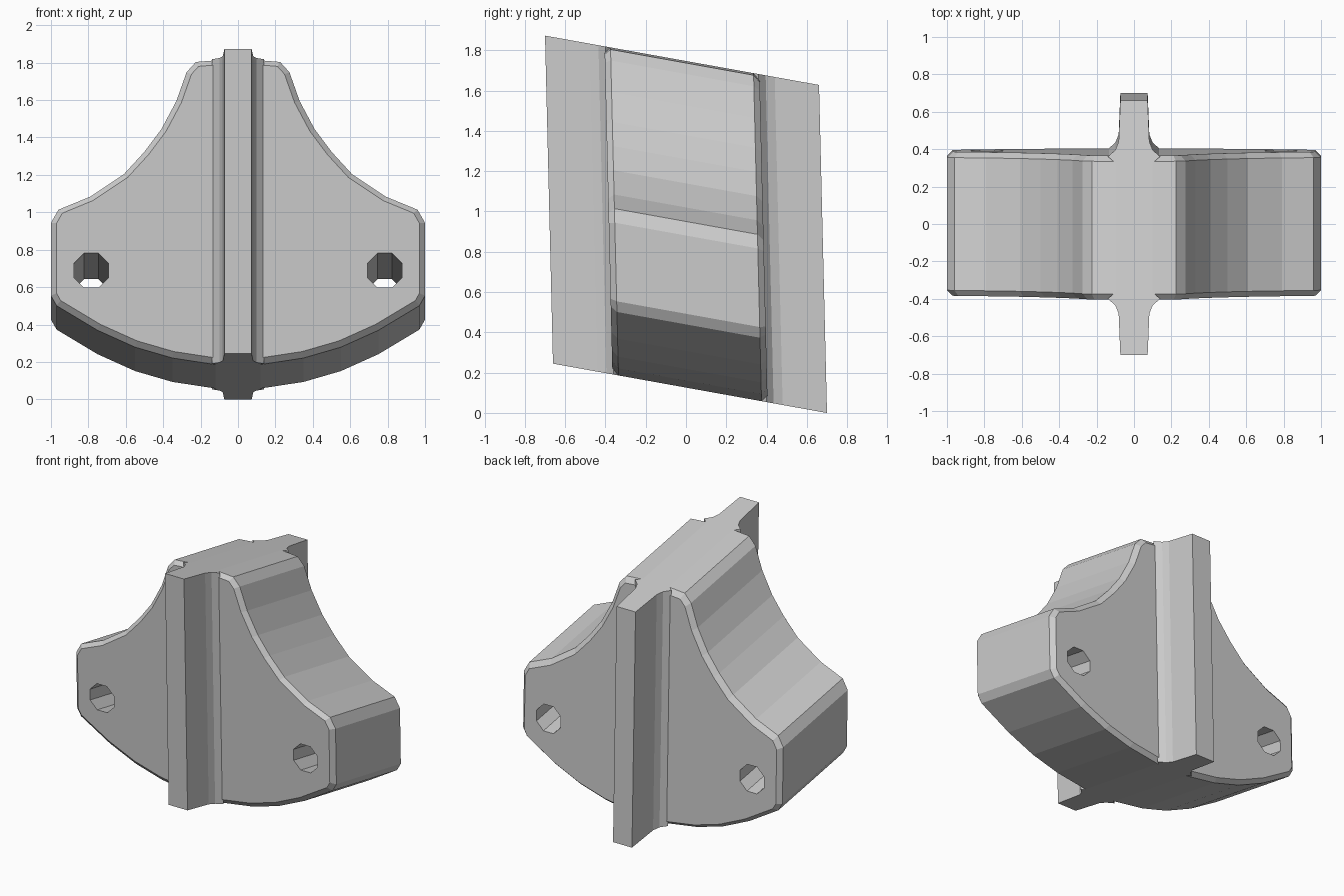
import bpy, bmesh, math
from mathutils import Matrix, Vector

if "Cube" in bpy.data.objects:
    bpy.data.objects.remove(bpy.data.objects["Cube"])

# Whole part leans: the depth axis drops to the back, the upright axis tips forward
LEAN = Matrix(((1, 0, 0, 0),
               (0, 1, -0.0243, 0.0228),
               (0, -0.18, 1, 0),
               (0, 0, 0, 1)))


def prism(name, start, direction, bevel=0.0):
    """Extrude a closed outline, chamfer its two end rims, then lean it."""
    bm = bmesh.new()
    cap = bm.faces.new([bm.verts.new(p) for p in start])
    ext = bmesh.ops.extrude_face_region(bm, geom=[cap], use_keep_orig=True)
    moved = [g for g in ext["geom"] if isinstance(g, bmesh.types.BMVert)]
    bmesh.ops.translate(bm, vec=Vector(direction), verts=moved)
    bmesh.ops.recalc_face_normals(bm, faces=bm.faces)
    if bevel:
        ends = [f for f in bm.faces if len(f.verts) == len(start)]
        rims = list({e for f in ends for e in f.edges})
        bmesh.ops.bevel(bm, geom=rims, offset=bevel, offset_type='OFFSET',
                        segments=1, affect='EDGES', clamp_overlap=True)
    bm.transform(LEAN)
    bmesh.ops.recalc_face_normals(bm, faces=bm.faces)
    mesh = bpy.data.meshes.new(name)
    bm.to_mesh(mesh)
    bm.free()
    ob = bpy.data.objects.new(name, mesh)
    bpy.context.collection.objects.link(ob)
    return ob


def combine(target, tool, operation):
    mod = target.modifiers.new(tool.name, 'BOOLEAN')
    mod.object, mod.operation, mod.solver = tool, operation, 'EXACT'
    bpy.context.view_layer.objects.active = target
    bpy.ops.object.modifier_apply(modifier=mod.name)
    bpy.data.objects.remove(tool)


# Flared body: half outline from bottom to top, mirrored
half = [(0.12, 0.122), (0.35, 0.157), (0.55, 0.215), (0.75, 0.305),
        (0.97, 0.437), (1.0, 0.49), (1.0, 0.88), (0.96, 0.95),
        (0.79, 1.02), (0.61, 1.14), (0.5, 1.26), (0.41, 1.38),
        (0.33, 1.53), (0.275, 1.685), (0.225, 1.74), (0.1, 1.75)]
outline = half + [(-x, z) for x, z in reversed(half)]
D = 0.385
body = prism("flared_body", [(x, -D, z) for x, z in outline], (0, 2 * D, 0), 0.03)

# Central fin with filleted roots front and back
quarter = [(0.073, 0.68), (0.082, 0.46), (0.1, 0.415), (0.14, 0.38), (0.08, 0.33)]
side = quarter + [(x, -y) for x, y in reversed(quarter)]
section = side + [(-x, y) for x, y in reversed(side)]
fin = prism("centre_fin", [(x, y, 0.122) for x, y in section], (0, 0, 1.628))
combine(body, fin, 'UNION')

# Leaning bolt holes
for sx in (-1, 1):
    ring = [(sx * 0.785 + 0.1 * math.cos(a), -0.6, 0.62 + 0.1 * math.sin(a))
            for a in (math.tau * (i + 0.5) / 8 for i in range(8))]
    combine(body, prism("bolt_hole", ring, (0, 1.2, 0)), 'DIFFERENCE')
